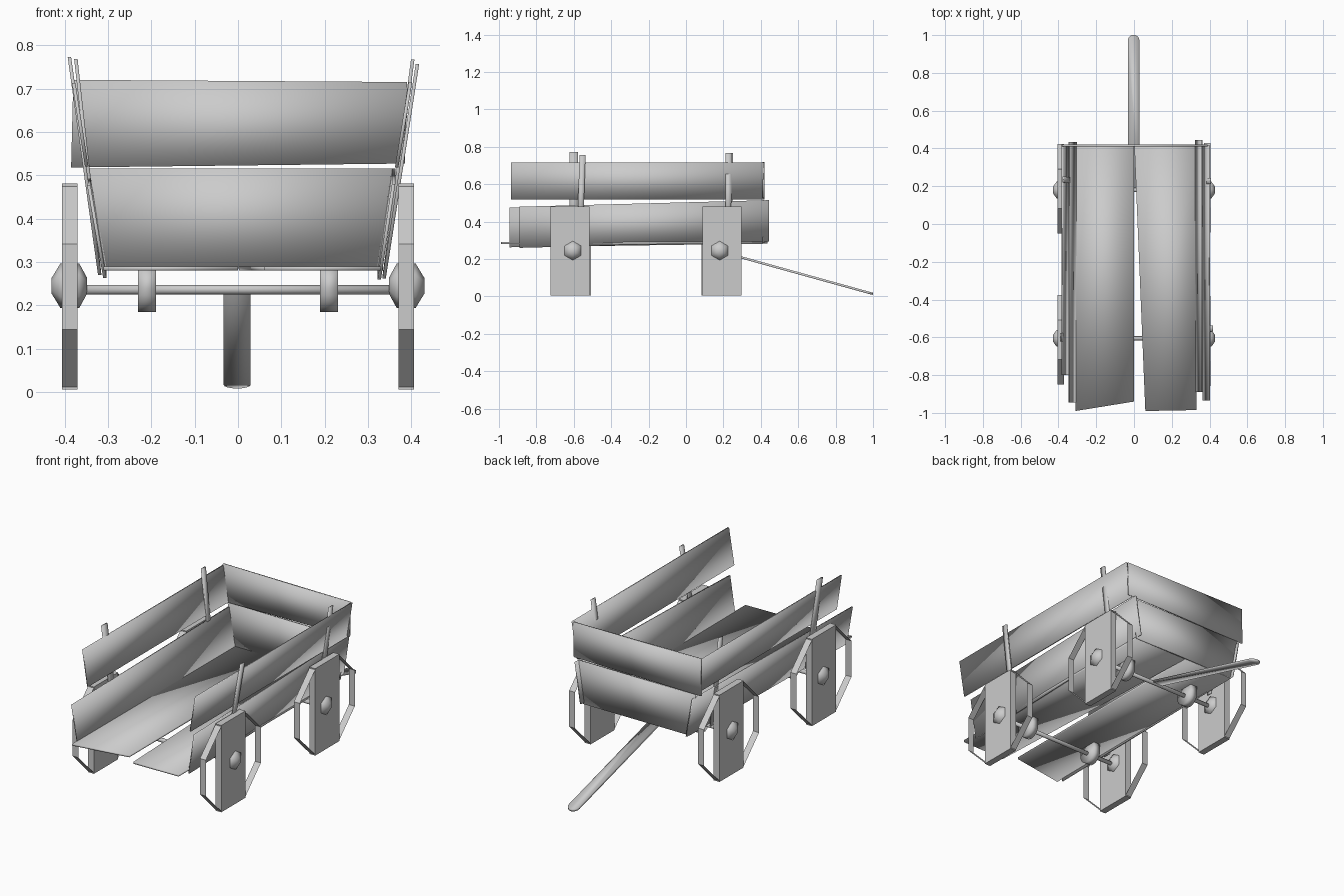
import bpy
import bmesh
from math import cos, sin, pi
from mathutils import Vector

if "Cube" in bpy.data.objects:
    bpy.data.objects.remove(bpy.data.objects["Cube"], do_unlink=True)

grey = bpy.data.materials.new("plain grey")
grey.use_nodes = True
grey.diffuse_color = (0.6, 0.6, 0.6, 1)
grey.node_tree.nodes["Principled BSDF"].inputs["Base Color"].default_value = grey.diffuse_color


def finish(name, bm, smooth=True):
    """Turn a bmesh into a named grey object."""
    bmesh.ops.recalc_face_normals(bm, faces=bm.faces)
    mesh = bpy.data.meshes.new(name)
    bm.to_mesh(mesh)
    bm.free()
    mesh.materials.append(grey)
    for poly in mesh.polygons:
        poly.use_smooth = smooth
    obj = bpy.data.objects.new(name, mesh)
    bpy.context.collection.objects.link(obj)
    return obj


def prism(name, outline, depth, smooth=True):
    """Extrude a flat outline along the depth vector."""
    bm = bmesh.new()
    face = bm.faces.new([bm.verts.new(p) for p in outline])
    extruded = bmesh.ops.extrude_face_region(bm, geom=[face], use_keep_orig=True)
    moved = [v for v in extruded["geom"] if isinstance(v, bmesh.types.BMVert)]
    bmesh.ops.translate(bm, verts=moved, vec=Vector(depth))
    return finish(name, bm, smooth)


def tube(name, centre, profile, sides, capped=True, smooth=True):
    """Rings of (x offset, radius) about the x axis, joined together."""
    bm = bmesh.new()
    start = pi / sides if not capped else 0
    rings = []
    for dx, r in profile:
        angles = [start + 2 * pi * i / sides for i in range(sides)]
        rings.append([bm.verts.new((centre[0] + dx, centre[1] + r * sin(a),
                                    centre[2] + r * cos(a))) for a in angles])
    for a, b in zip(rings, rings[1:]):
        for i in range(sides):
            j = (i + 1) % sides
            bm.faces.new((a[i], a[j], b[j], b[i]))
    if capped:
        bm.faces.new(rings[0])
        bm.faces.new(rings[-1])
    return finish(name, bm, smooth)


# Floor planks, splayed at the open end
floor_z = 0.28
for name, pts in (
    ("floor_plank_right", [(-0.31, -0.99), (0, -0.94), (0, 0.41), (-0.31, 0.41)]),
    ("floor_plank_left", [(0.06, -0.99), (0.33, -0.985), (0.335, 0.41), (0.002, 0.41)]),
):
    prism(name, [(x, y, floor_z) for x, y in pts], (0, 0, 0.01))

# End planks
for name, pts in (
    ("end_plank_lower", [(-0.305, 0.285), (0.33, 0.285), (0.355, 0.515), (-0.35, 0.515)]),
    ("end_plank_upper", [(-0.385, 0.518), (0.385, 0.527), (0.39, 0.715), (-0.38, 0.72)]),
):
    prism(name, [(x, 0.41, z) for x, z in pts], (0, 0.01, 0))


# Side planks lean outwards; rise lifts the far end
def side_plank(name, y0, y1, foot, top, rise=0):
    (xa, za), (xb, zb) = foot, top
    pts = [(xa, y0, za), (xa, y1, za + rise), (xb, y1, zb + rise), (xb, y0, zb)]
    prism(name, pts, (0.008 if xa > 0 else -0.008, 0, 0))


side_plank("side_plank_upper_left", -0.935, 0.415, (0.362, 0.518), (0.394, 0.715))
side_plank("side_plank_lower_left", -0.89, 0.445, (0.322, 0.26), (0.355, 0.48), 0.035)
side_plank("side_plank_upper_right", -0.8, 0.41, (-0.345, 0.52), (-0.375, 0.713))
side_plank("side_plank_lower_right", -0.945, 0.435, (-0.303, 0.263), (-0.34, 0.476), 0.02)


# Leaning posts outside the planks
def post(name, foot, top, width=0.032):
    pts = [(p[0], p[1] + s * width / 2, p[2])
           for p, s in ((foot, -1), (foot, 1), (top, 1), (top, -1))]
    prism(name, pts, (0.008 if foot[0] > 0 else -0.008, 0, 0))


post("post_rear_left", (0.333, 0.225, 0.265), (0.399, 0.227, 0.767))
post("post_front_left", (0.333, -0.57, 0.262), (0.41, -0.553, 0.757))
post("post_rear_right", (-0.315, 0.23, 0.27), (-0.37, 0.235, 0.768))
post("post_front_right", (-0.315, -0.6, 0.27), (-0.385, -0.6, 0.773), 0.045)

# Wheels, hubs, axles and axle brackets
axle_z = 0.243
half = 0.2375
for end, y, plate_y in (("front", -0.605, -0.62), ("rear", 0.18, 0.192)):
    tube("axle_" + end, (0, y, 0.236), [(-0.365, 0.011), (0.365, 0.011)], 12)
    for side, s in (("left", 1), ("right", -1)):
        tag = end + "_" + side
        x = 0.388 * s
        wy = plate_y if s > 0 else (plate_y + y) / 2
        r = half / cos(pi / 8)
        w = r * sin(pi / 8) + 0.006
        tube("wheel_rim_" + tag, (x, wy, axle_z), [(-0.018, r), (0.018, r)], 8, False, False)
        prism("wheel_plate_" + tag,
              [(x - 0.018, wy + a * w, axle_z + b * half)
               for a, b in ((-1, -1), (1, -1), (1, 1), (-1, 1))], (0.036, 0, 0), False)
        tube("hub_" + tag, (x, y, axle_z + 0.002),
             [(s * d, q) for d, q in ((-0.04, 0.018), (-0.022, 0.051),
                                      (0.022, 0.051), (0.042, 0.018))], 6)
        arc = [pi * i / 10 for i in range(11)]
        outline = [(0.21 * s - 0.021, y + 0.055 * cos(a), 0.24 - 0.055 * sin(a)) for a in arc]
        outline += [(0.21 * s - 0.021, y + d, floor_z) for d in (-0.055, 0.055)]
        prism("axle_bracket_" + tag, outline, (0.042, 0, 0))

# Flat pull handle with a rounded tip
root, tip = Vector((-0.002, 0.19, 0.232)), Vector((-0.002, 0.998, 0.008))
along = (tip - root).normalized()
across = Vector((1, 0, 0))
radius = 0.031
outline = [root - across * radius, root + across * radius]
for i in range(9):
    a = pi * i / 8
    outline.append(tip + along * radius * (sin(a) - 1) + across * radius * cos(a))
prism("pull_handle", outline, across.cross(along) * 0.012)
